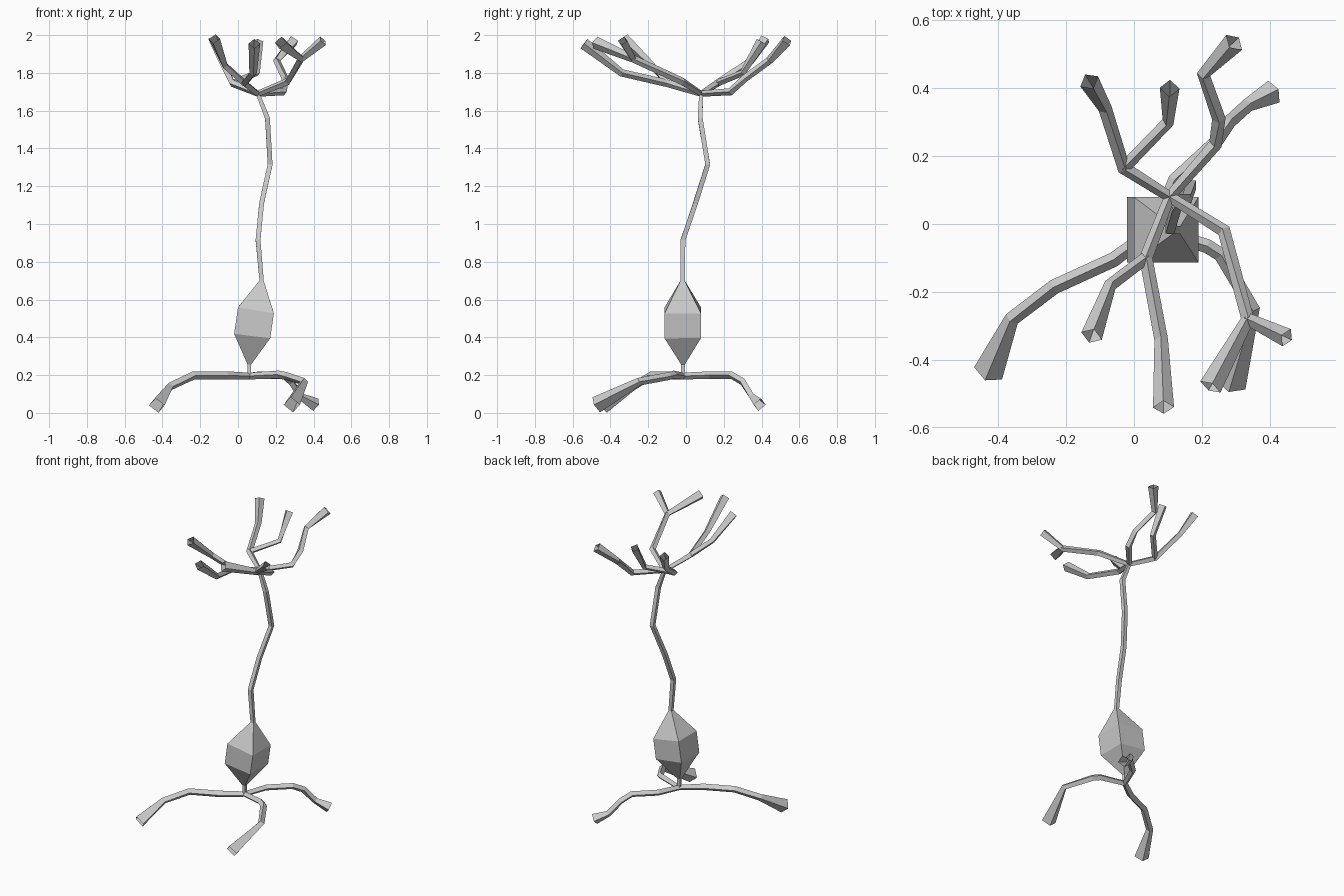
import bpy, math
from mathutils import Vector


def square_tube(name, pts, ref, turn):
    """Open square tube through (x, y, z, half-diagonal) points."""
    P = [Vector(p[:3]) for p in pts]
    verts, faces = [], []
    for i, p in enumerate(P):
        t = Vector()
        if i > 0:
            t += (p - P[i - 1]).normalized()
        if i < len(P) - 1:
            t += (P[i + 1] - p).normalized()
        t.normalize()
        u = (ref - t * ref.dot(t)).normalized()
        v = t.cross(u)
        for k in range(4):
            a = turn + k * math.pi / 2
            verts.append(p + (u * math.cos(a) + v * math.sin(a)) * pts[i][3])
    for i in range(len(P) - 1):
        for k in range(4):
            n = (k + 1) % 4
            faces.append((4 * i + k, 4 * i + n, 4 * i + 4 + n, 4 * i + 4 + k))
    me = bpy.data.meshes.new(name)
    me.from_pydata(verts, [], faces)
    ob = bpy.data.objects.new(name, me)
    bpy.context.collection.objects.link(ob)
    return ob


Y, Z = Vector((0, 1, 0)), Vector((0, 0, 1))

# Cell body with its short stem and long wavy stalk
square_tube("cell_body_and_stalk", [
    (.06, -.016, .195, .014), (.06, -.016, .257, .014),
    (.075, -.017, .407, .136), (.095, -.017, .543, .136),
    (.125, -.018, .70, .016), (.106, -.016, .915, .018),
    (.125, .05, 1.11, .018), (.17, .115, 1.315, .018),
    (.156, .075, 1.56, .018), (.105, .08, 1.69, .014)], Y, math.pi / 4)


def branch(name, points, r0, r, r_end):
    n = len(points)
    radii = [r0] + [r] * (n - 2) + [r_end]
    square_tube(name, [(*p, q) for p, q in zip(points, radii)], Z, 0)


# Lower roots, flaring at the tips
root = (.06, -.016, .195)
branch("root_left", [root, (-.06, -.105, .198), (-.235, -.185, .198),
                     (-.36, -.28, .14), (-.43, -.44, .04)], .018, .022, .045)
branch("root_right", [root, (.215, -.065, .203), (.255, -.09, .195),
                      (.35, -.25, .165), (.285, -.475, .043)], .018, .021, .045)
branch("root_back", [root, (.12, .13, .2), (.24, .24, .2), (.28, .30, .165),
                     (.335, .35, .085), (.412, .39, .043)], .018, .02, .036)

# Upper crown, four limbs that mostly fork
top = (.105, .08, 1.69)
back_fork = (-.03, .165, 1.745)
front_fork = (.035, -.1, 1.745)
right_fork = (.335, -.28, 1.875)
branch("limb_back_left", [top, back_fork, (-.085, .34, 1.86),
                          (-.132, .42, 1.98)], .016, .02, .03)
branch("twig_back", [back_fork, (.1, .30, 1.80), (.105, .40, 1.965)], .018, .018, .029)
branch("limb_back_right", [top, (.24, .235, 1.70), (.25, .31, 1.77),
                           (.205, .44, 1.865), (.295, .535, 1.97)], .016, .02, .032)
branch("limb_right", [top, (.265, -.02, 1.755), right_fork,
                      (.225, -.48, 1.96)], .016, .02, .034)
branch("twig_right", [right_fork, (.45, -.335, 1.97)], .018, .018, .028)
branch("limb_front", [top, front_fork, (.08, -.34, 1.80),
                      (.087, -.54, 1.955)], .016, .02, .031)
branch("twig_front_left", [front_fork, (-.07, -.18, 1.84),
                           (-.125, -.33, 1.98)], .018, .019, .032)
